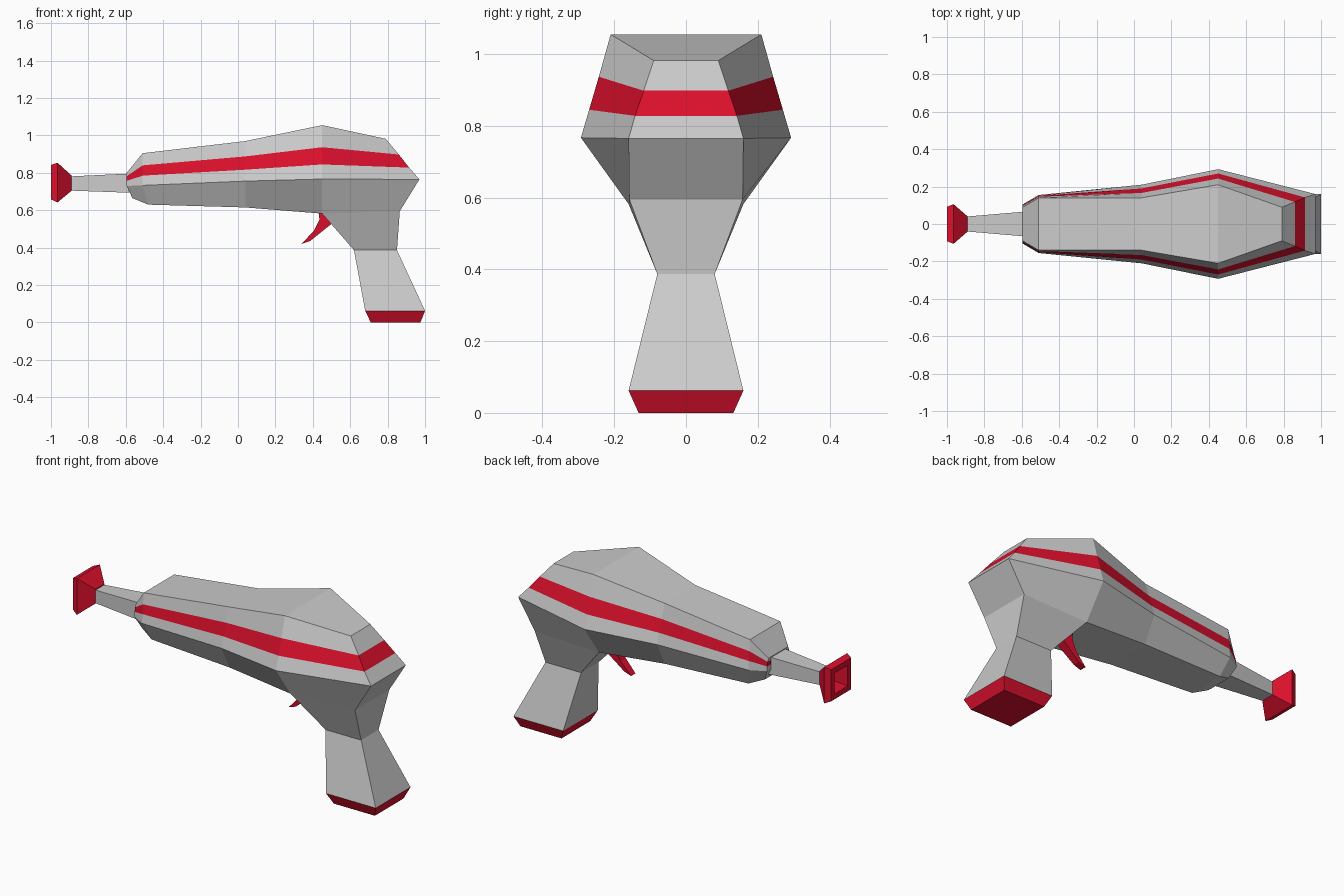
import bpy

red = bpy.data.materials.new("red")
red.diffuse_color = (0.72, 0.005, 0.026, 1)


def loft(name, levels, mat=None, start=True, end=True):
    """Skin a stack of loops; each level lists its +y half, mirrored to -y."""
    n = len(levels[0])
    m = 2 * n
    verts, faces = [], []
    for half in levels:
        verts += half + [(x, -y, z) for x, y, z in reversed(half)]
    for k in range(len(levels) - 1):
        a, b = k * m, (k + 1) * m
        for i in range(m):
            j = (i + 1) % m
            faces.append((a + i, a + j, b + j, b + i))
    last = (len(levels) - 1) * m
    for i in range(n - 1):
        quad = (i, m - 1 - i, m - 2 - i, i + 1)
        if start:
            faces.append(quad)
        if end:
            faces.append(tuple(last + q for q in reversed(quad)))
    mesh = bpy.data.meshes.new(name)
    mesh.from_pydata(verts, [], faces)
    if mat:
        mesh.materials.append(mat)
    obj = bpy.data.objects.new(name, mesh)
    bpy.context.collection.objects.link(obj)
    return obj


def rect(x, y, z, h):
    """Half of a rectangular section across the barrel axis."""
    return [(x, y, z + h), (x, y, z - h)]


# Body outlines from the top ridge down to the belly, front to rear
top = [(-0.595, 0.09, 0.80), (-0.51, 0.14, 0.905), (0.04, 0.14, 0.97),
       (0.45, 0.21, 1.055), (0.79, 0.09, 0.982)]
stripe_hi = [(-0.595, 0.098, 0.782), (-0.51, 0.146, 0.84), (0.04, 0.166, 0.888),
             (0.45, 0.243, 0.937), (0.86, 0.118, 0.898)]
stripe_lo = [(-0.595, 0.102, 0.757), (-0.51, 0.151, 0.785), (0.04, 0.19, 0.817),
             (0.45, 0.27, 0.845), (0.915, 0.142, 0.828)]
waist = [(-0.595, 0.105, 0.73), (-0.51, 0.155, 0.733), (0.04, 0.21, 0.756),
         (0.45, 0.293, 0.767), (0.97, 0.16, 0.765)]
belly = [(-0.565, 0.08, 0.665), (-0.48, 0.11, 0.63), (0.04, 0.135, 0.615),
         (0.45, 0.16, 0.582), (0.865, 0.158, 0.595)]
loft("body_upper", [top, stripe_hi], end=False)
loft("body_stripe", [stripe_hi, stripe_lo], red, False, False)
loft("body_lower", [stripe_lo, waist, belly], start=False)

# Grip with a pinched neck and a red foot
foot_top = [(0.68, 0.16, 0.062), (1.0, 0.16, 0.062)]
loft("grip", [belly[3:], [(0.62, 0.08, 0.387), (0.85, 0.08, 0.387)], foot_top],
     start=False, end=False)
loft("grip_foot", [foot_top, [(0.71, 0.132, 0), (0.975, 0.132, 0)]], red)

# Barrel and flared hollow muzzle
loft("barrel", [rect(-0.56, 0.068, 0.745, 0.052), rect(-0.895, 0.04, 0.743, 0.038),
                rect(-0.93, 0.034, 0.745, 0.034)])
loft("muzzle", [rect(-0.89, 0.041, 0.745, 0.041), rect(-0.965, 0.106, 0.748, 0.106),
                rect(-1.0, 0.092, 0.75, 0.092), rect(-1.0, 0.06, 0.75, 0.06),
                rect(-0.93, 0.034, 0.745, 0.034)], red, end=False)

# Curved trigger: front x, front z, back x, back z, half thickness
trigger = [(0.43, 0.62, 0.53, 0.60, 0.03), (0.435, 0.55, 0.51, 0.535, 0.028),
           (0.405, 0.49, 0.45, 0.487, 0.024), (0.34, 0.42, 0.385, 0.435, 0.02)]
loft("trigger", [[(fx, t, fz), (bx, t, bz)] for fx, fz, bx, bz, t in trigger], red)
